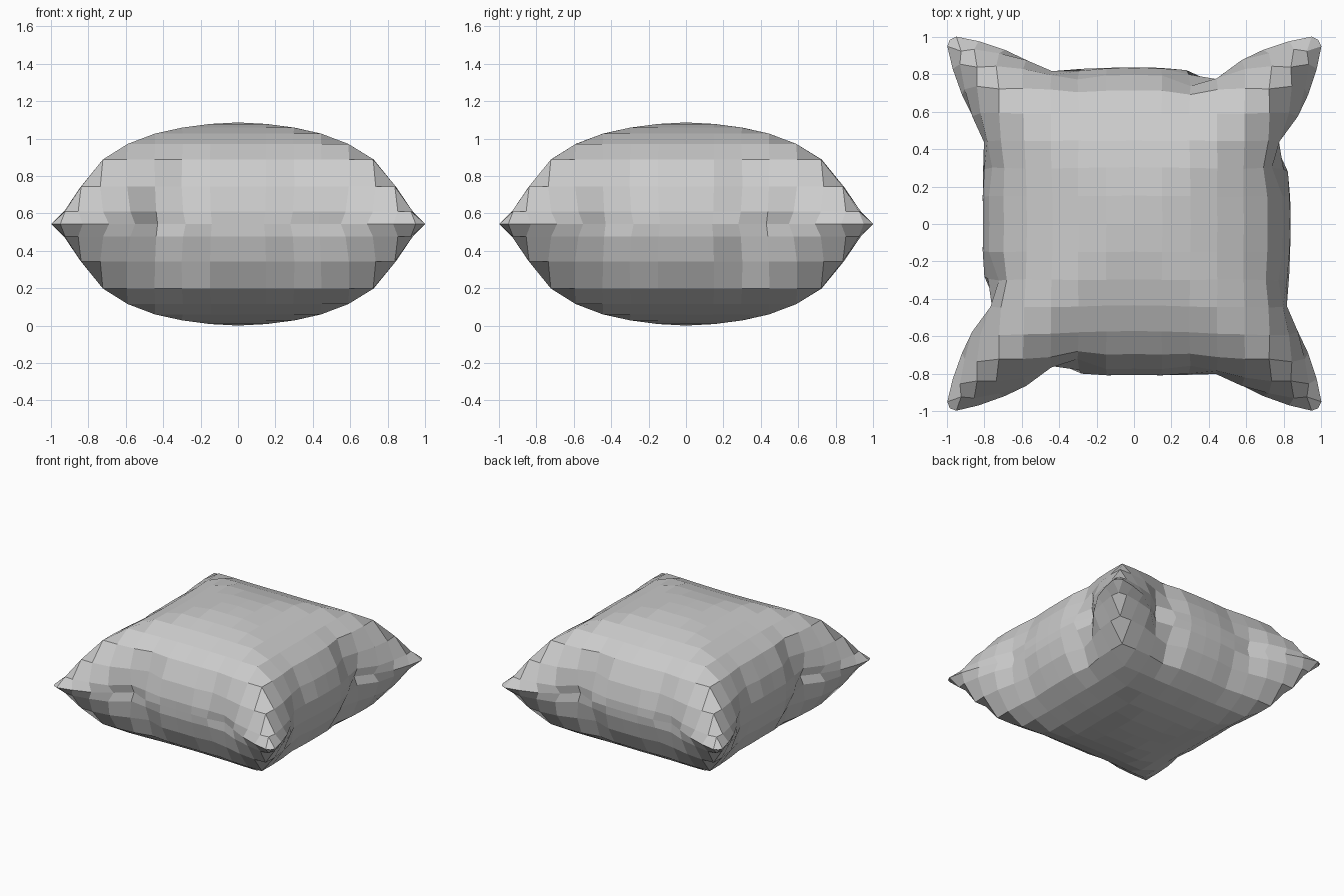
import bpy, bmesh

if "Cube" in bpy.data.objects:
    bpy.data.objects.remove(bpy.data.objects["Cube"])

N = 8            # rings from the crown of the pillow out to the seam
HALF = 0.543     # half thickness

# ring tables, crown to seam: mid-side reach, corner reach, height, crease strength
MID = [0, .15, .30, .44, .58, .705, .785, .82, .822]
CORNER = [0, .15, .30, .445, .59, .725, .845, .935, 1.0]
HEIGHT = [HALF, .535, .515, .483, .428, .345, .20, .067, 0]
CREASE = [0, 0, 0, 0, 0, .25, 1, 1, 1]

# along a side: position towards the corner, and how far the ear flares out
S = [0, .25, .375, .5, .625, .75, .875, 1]
TANG = [0, .28, .43, .55, .69, .83, .95, .985]
FLARE = [0, 0, 0, .25, .58, .85, 1, .93]


def interp(xs, ys, x):
    for i in range(len(xs) - 1):
        if x <= xs[i + 1] + 1e-9:
            f = (x - xs[i]) / (xs[i + 1] - xs[i])
            return ys[i] + f * (ys[i + 1] - ys[i])
    return ys[-1]


def pillow_point(i, j, top):
    k = max(abs(i), abs(j))
    if k == 0:
        return (0, 0, HALF + top * HALF)
    along_x = abs(i) >= abs(j)
    n, t = (i, j) if along_x else (j, i)
    sn, st = (1 if n > 0 else -1), (1 if t >= 0 else -1)
    s = abs(t) / k
    ear = max(0, (k - 4) / 4)
    # even spacing on the crown, gathered ears near the seam
    tang = CORNER[k] * (s * (1 - ear) + interp(S, TANG, s) * ear)
    reach = MID[k] + (CORNER[k] - MID[k]) * interp(S, FLARE, s)
    if s == 1:
        reach = tang
    # creases are deeper beside two opposite corners
    depth = .085 if sn == st else .03
    reach -= depth * CREASE[k] * max(0, 1 - abs(s - .39) / .16)
    reach = reach * sn + .015 * (1 - s) * k / N
    tang *= st
    x, y = (reach, tang) if along_x else (tang, reach)
    return (x, y, HALF + top * HEIGHT[k])


# two inflated sheets sharing one seam
bm = bmesh.new()
for top in (1, -1):
    grid = {(i, j): bm.verts.new(pillow_point(i, j, top))
            for i in range(-N, N + 1) for j in range(-N, N + 1)}
    for i in range(-N, N):
        for j in range(-N, N):
            bm.faces.new([grid[i, j], grid[i + 1, j],
                          grid[i + 1, j + 1], grid[i, j + 1]])
bmesh.ops.remove_doubles(bm, verts=bm.verts, dist=1e-4)
bmesh.ops.recalc_face_normals(bm, faces=bm.faces)
mesh = bpy.data.meshes.new("pillow")
bm.to_mesh(mesh)
bm.free()
pillow = bpy.data.objects.new("pillow", mesh)
bpy.context.collection.objects.link(pillow)
